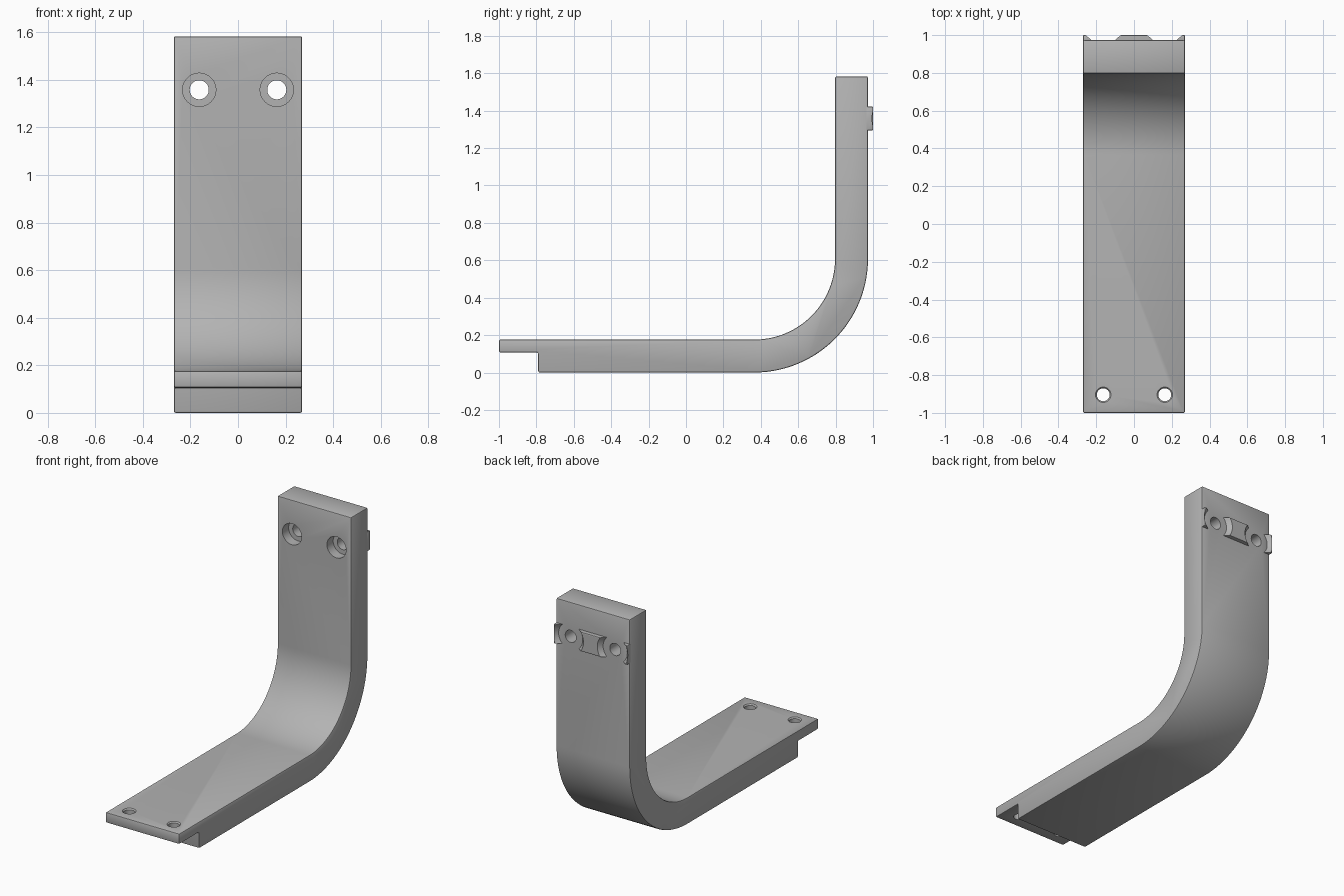
import bpy, bmesh, math
from mathutils import Matrix, Vector

if "Cube" in bpy.data.objects:
    bpy.data.objects.remove(bpy.data.objects["Cube"], do_unlink=True)

HALF_W = 0.27       # half width of the strap
THICK = 0.176       # strap thickness
BACK = 0.973        # rear face of the upright
TOP = 1.583
BEND = 0.608        # outer bend radius
HOLE_X = 0.163
HOLE_Z = 1.358
LIP_Y = -0.904

grey = bpy.data.materials.new("matte_grey")
grey.use_nodes = True
colour = (0.45, 0.45, 0.45, 1)
grey.diffuse_color = colour
grey.node_tree.nodes["Principled BSDF"].inputs["Base Color"].default_value = colour


def make_object(name, bm):
    bmesh.ops.recalc_face_normals(bm, faces=bm.faces)
    mesh = bpy.data.meshes.new(name)
    bm.to_mesh(mesh)
    bm.free()
    obj = bpy.data.objects.new(name, mesh)
    bpy.context.collection.objects.link(obj)
    mesh.materials.append(grey)
    return obj


def select(obj):
    bpy.ops.object.select_all(action='DESELECT')
    obj.select_set(True)
    bpy.context.view_layer.objects.active = obj


def apply(obj, mod):
    select(obj)
    bpy.ops.object.modifier_apply(modifier=mod.name)


def soften(obj, width):
    mod = obj.modifiers.new("soft_edges", 'BEVEL')
    mod.width = width
    mod.segments = 2
    mod.limit_method = 'ANGLE'
    mod.angle_limit = math.radians(40)
    apply(obj, mod)


def cut(obj, start, end, r1, r2):
    """Remove a round or conical plug running from start to end."""
    start, end = Vector(start), Vector(end)
    axis = end - start
    turn = axis.to_track_quat('Z', 'Y').to_matrix().to_4x4()
    bm = bmesh.new()
    bmesh.ops.create_cone(bm, cap_ends=True, segments=48, radius1=r1, radius2=r2,
                          depth=axis.length,
                          matrix=Matrix.Translation((start + end) / 2) @ turn)
    cutter = make_object("cutter", bm)
    cutter.hide_render = True
    mod = obj.modifiers.new("hole", 'BOOLEAN')
    mod.operation = 'DIFFERENCE'
    mod.solver = 'EXACT'
    mod.object = cutter
    apply(obj, mod)
    bpy.data.objects.remove(cutter, do_unlink=True)


def bend(radius, steps=28):
    """Quarter turn from the flat leg up to the upright."""
    angles = [math.pi / 2 * i / steps for i in range(steps + 1)]
    return [(BACK - BEND + radius * math.sin(a), BEND - radius * math.cos(a))
            for a in angles]


# Bent strap with a stepped front lip
outline = [(-1, THICK), (-1, 0.107), (-0.79, 0.107), (-0.79, 0)]
outline += bend(BEND)
outline += [(BACK, TOP), (BACK - THICK, TOP)]
outline += reversed(bend(BEND - THICK))
bm = bmesh.new()
face = bm.faces.new([bm.verts.new((-HALF_W, y, z)) for y, z in outline])
sweep = bmesh.ops.extrude_face_region(bm, geom=[face])
bmesh.ops.translate(bm, vec=(2 * HALF_W, 0, 0),
                    verts=[v for v in sweep["geom"] if isinstance(v, bmesh.types.BMVert)])
strap = make_object("bent_strap", bm)
soften(strap, 0.008)

# Locating bar on the rear of the upright
bm = bmesh.new()
bmesh.ops.create_cube(bm, size=1, matrix=Matrix.Translation((0, 0.98, HOLE_Z))
                      @ Matrix.Diagonal((2 * HALF_W, 0.04, 0.128, 1)))
bar = make_object("rear_locating_lugs", bm)
soften(bar, 0.005)

front = BACK - THICK
for side in (-1, 1):
    x = side * HOLE_X
    # Through hole and counterbore in the upright
    cut(strap, (x, front - 0.1, HOLE_Z), (x, 1.1, HOLE_Z), 0.04, 0.04)
    cut(strap, (x, front - 0.1, HOLE_Z), (x, front + 0.065, HOLE_Z), 0.07, 0.07)
    # Lip hole with a chamfered rim
    cut(strap, (x, LIP_Y, 0), (x, LIP_Y, 0.3), 0.034, 0.034)
    cut(strap, (x, LIP_Y, THICK - 0.008), (x, LIP_Y, THICK + 0.008), 0.034, 0.048)
    # Tapered clearance that divides the bar into lugs
    cut(bar, (x, 0.95, HOLE_Z), (x, 1.02, HOLE_Z), 0.068, 0.13)

for obj in (strap, bar):
    select(obj)
    bpy.ops.object.shade_smooth_by_angle(angle=math.radians(25))
